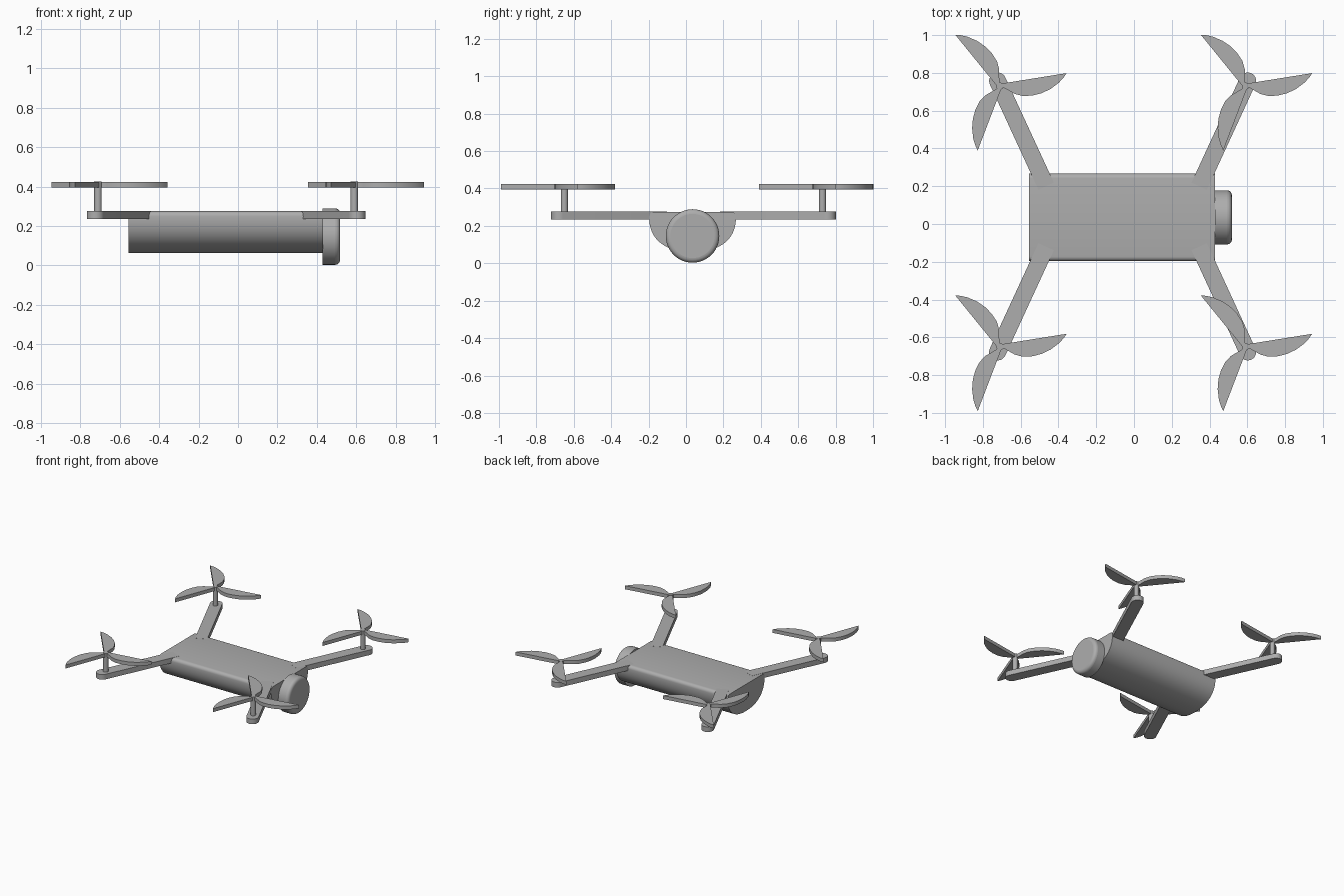
import bpy, bmesh, math
from mathutils import Vector, Matrix

cube = bpy.data.objects.get("Cube")
if cube:
    bpy.data.objects.remove(cube, do_unlink=True)

grey = bpy.data.materials.new("mid grey")
grey.use_nodes = True
COLOUR = (0.42, 0.42, 0.42, 1)
grey.diffuse_color = COLOUR
grey.node_tree.nodes["Principled BSDF"].inputs["Base Color"].default_value = COLOUR

MID_X, MID_Y = -0.06, 0.04          # centre of the four rotors
ROTOR_X, ROTOR_Y = 0.65, 0.69       # rotor offsets from that centre
AXIS_Y = 0.035                      # body centre line


def finish(name, bm, bevel=0, segments=3):
    bmesh.ops.recalc_face_normals(bm, faces=bm.faces)
    mesh = bpy.data.meshes.new(name)
    bm.to_mesh(mesh)
    bm.free()
    mesh.materials.append(grey)
    obj = bpy.data.objects.new(name, mesh)
    bpy.context.collection.objects.link(obj)
    if bevel:
        mod = obj.modifiers.new("soft edge", "BEVEL")
        mod.width, mod.segments, mod.limit_method = bevel, segments, "ANGLE"
        mod.angle_limit = math.radians(50)
    bpy.ops.object.select_all(action="DESELECT")
    obj.select_set(True)
    bpy.context.view_layer.objects.active = obj
    bpy.ops.object.shade_smooth_by_angle(angle=math.radians(35))
    return obj


def extrude(bm, points, offset):
    """Close a flat outline and pull it into a solid."""
    face = bm.faces.new([bm.verts.new(p) for p in points])
    made = bmesh.ops.extrude_face_region(bm, geom=[face])["geom"]
    bmesh.ops.translate(bm, vec=offset, verts=[g for g in made if isinstance(g, bmesh.types.BMVert)])


def cylinder(name, radius, depth, matrix, bevel=0, segments=48):
    bm = bmesh.new()
    bmesh.ops.create_cone(bm, cap_ends=True, segments=segments, radius1=radius,
                          radius2=radius, depth=depth, matrix=matrix)
    return finish(name, bm, bevel)


# Body: flat top, full rounded belly
section = []
for i in range(41):
    a = math.pi * i / 40
    c, s = math.cos(a), math.sin(a)
    section.append((-0.555, AXIS_Y + 0.232 * math.copysign(abs(c) ** 0.85, c),
                    0.25 - 0.188 * s ** 0.85))
for i in range(1, 6):                # softened upper edges
    a = math.pi / 2 * i / 5
    section.append((-0.555, AXIS_Y - 0.207 - 0.025 * math.cos(a), 0.25 + 0.025 * math.sin(a)))
for i in range(5):
    a = math.pi / 2 * (1 - i / 5)
    section.append((-0.555, AXIS_Y + 0.207 + 0.025 * math.cos(a), 0.25 + 0.025 * math.sin(a)))
bm = bmesh.new()
extrude(bm, section, (0.985, 0, 0))
finish("body", bm)

# Round camera on the nose
turn = Matrix.Rotation(math.pi / 2, 4, "Y")
camera = cylinder("camera", 0.143, 0.09, Matrix.Translation((0.473, AXIS_Y, 0.146)) @ turn)
edge = camera.modifiers.new("front rounding", "BEVEL")
edge.width, edge.segments, edge.limit_method = 0.025, 5, "WEIGHT"
weight = camera.data.attributes.new("bevel_weight_edge", "FLOAT", "EDGE")
for e in camera.data.edges:
    if all(camera.data.vertices[v].co.x > 0.5 for v in e.vertices):
        weight.data[e.index].value = 1


def arm(name, sx, sy):
    inner = Vector((MID_X + sx * 0.405, MID_Y + sy * 0.16, 0.235))
    tip = Vector((MID_X + sx * 0.662, MID_Y + sy * 0.717, 0.235))
    heading = math.atan2(tip.y - inner.y, tip.x - inner.x)
    r = 0.045

    def rim(centre, angle):
        return centre + Vector((math.cos(angle), math.sin(angle), 0)) * r
    points = [rim(tip, heading - math.pi / 2 + math.pi * i / 16) for i in range(17)]
    points += [rim(inner, heading + math.pi / 2), rim(inner, heading - math.pi / 2)]
    bm = bmesh.new()
    extrude(bm, points, (0, 0, 0.0405))
    finish(name, bm)


# One blade: straight leading edge, swept trailing edge
BLADE = [(0.0, 0.012), (0.36, 0.0), (0.34, -0.02), (0.31, -0.042), (0.26, -0.066),
         (0.21, -0.079), (0.16, -0.082), (0.11, -0.075), (0.07, -0.056),
         (0.04, -0.03), (0.018, -0.012), (0.0, -0.008)]


def propeller(name, x, y):
    bm = bmesh.new()
    for k in range(3):
        spin = Matrix.Rotation(math.radians(11 + 120 * k), 4, "Z")
        extrude(bm, [Vector((x, y, 0.395)) + spin @ Vector((u, v, 0)) for u, v in BLADE],
                (0, 0, 0.028))
    finish(name, bm)


for side, sx in (("left", 1), ("right", -1)):
    for end, sy in (("front", -1), ("back", 1)):
        tag = end + "_" + side
        x, y = MID_X + sx * ROTOR_X, MID_Y + sy * ROTOR_Y
        arm(tag + "_arm", sx, sy)
        cylinder(tag + "_rotor_post", 0.019, 0.165, Matrix.Translation((x, y, 0.3425)), 0, 24)
        propeller(tag + "_propeller", x, y)
